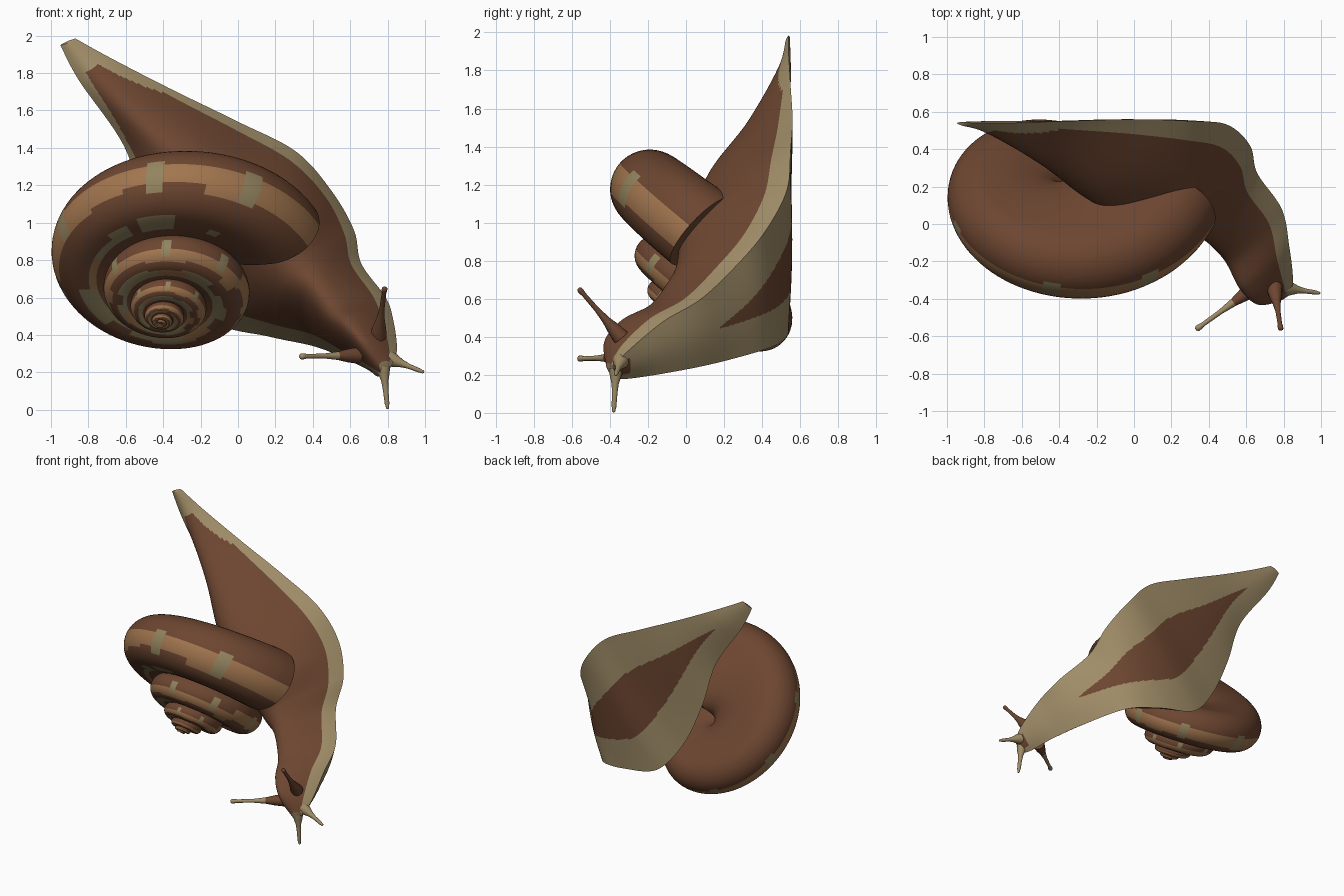
import bpy, bmesh, math, random
from mathutils import Vector as V

if "Cube" in bpy.data.objects:
    bpy.data.objects.remove(bpy.data.objects["Cube"])
random.seed(4)


def mat(name, rgb):
    m = bpy.data.materials.new(name)
    m.diffuse_color = (*rgb, 1)
    m.use_nodes = True
    m.node_tree.nodes["Principled BSDF"].inputs["Base Color"].default_value = m.diffuse_color
    return m


MATS = [mat("brown", (0.152, 0.061, 0.030)), mat("tan", (0.36, 0.18, 0.078)),
        mat("beige", (0.35, 0.265, 0.138)), mat("olive grey", (0.29, 0.23, 0.115))]
BROWN, TAN, BEIGE, OLIVE = range(4)


def loft(name, rings, rule):
    """Skin closed rings; rule(i, j) gives the material of each face."""
    bm = bmesh.new()
    rows = [[bm.verts.new(p) for p in ring] for ring in rings]
    n = len(rows[0])
    for i in range(len(rows) - 1):
        for j in range(n):
            k = (j + 1) % n
            f = bm.faces.new((rows[i][j], rows[i][k], rows[i + 1][k], rows[i + 1][j]))
            f.material_index = rule(i, j)
    bm.faces.new(rows[0]).material_index = BROWN if name == "shell" else rule(0, 0)
    bm.faces.new(rows[-1]).material_index = rule(len(rows) - 2, 0)
    bmesh.ops.recalc_face_normals(bm, faces=bm.faces)
    me = bpy.data.meshes.new(name)
    bm.to_mesh(me)
    bm.free()
    for m in MATS:
        me.materials.append(m)
    for p in me.polygons:
        p.use_smooth = True
    me.set_sharp_from_angle(angle=math.radians(55))
    ob = bpy.data.objects.new(name, me)
    bpy.context.collection.objects.link(ob)
    return ob


# Shell: logarithmic spiral tube around a tilted axis
APEX = V((-0.41, -0.075, 0.51))
N = V((0.10, 0.66, 0.75)).normalized()
W = V((0, 0.75, -0.66)).normalized()
U = W.cross(N).normalized()
PER, TURNS, SIDES, RATIO = 96, 5.3, 48, 0.52


def shell_ring(t):
    s = RATIO ** t
    a = math.radians(-17) - 2 * math.pi * t
    out = U * math.cos(a) + W * math.sin(a)
    ring = []
    for j in range(SIDES):
        p = 2 * math.pi * j / SIDES
        c, h = math.cos(p), math.sin(p)
        if c > 0:
            r = 0.60 + 0.235 * c
        elif h > 0:                                   # base side closes over the axis
            r = 0.60 + 0.59 * c
            h = h ** 0.6
        else:
            r = 0.60 + 0.42 * c
        ring.append(APEX + out * (r * s) + N * ((0.585 + 0.235 * h) * s - 0.085))
    return ring


jitter = [random.choice((-10, -4, 0, 4)) for _ in range(200)]
PATCHES = [0.105, 0.218, 0.37] + [0.5 + 0.14 * k for k in range(14)]


def shell_rule(i, j):
    t = (i + 0.5) / PER
    phi = (j + 0.5) * 360 / SIDES
    phi = phi - 360 if phi > 180 else phi
    wob = jitter[i // 5]
    if -46 < phi < 10 and any(abs(t - q) < 0.0105 for q in PATCHES):
        return OLIVE                                   # cross patches
    low, high = (-36, 3) if t < 1 else (-54, -20)
    if low + wob < phi < high:
        return TAN                                     # main band
    if -102 < phi < -84 + wob and (t > 0.27 or (t > 0.1 and (i // 6) % 2)):
        return OLIVE if (i // 9) % 4 else TAN          # ring by the seam
    return BROWN


loft("shell", [shell_ring(i / PER) for i in range(int(PER * TURNS) + 1)], shell_rule)

# Body: stations of left sole edge, right sole edge, back ridge (tail to head)
ST = [(-.95, .54, 1.95, -.87, .54, 1.985, -.91, .525, 1.96),
      (-.85, .53, 1.76, -.68, .54, 1.88, -.76, .48, 1.80),
      (-.61, .50, 1.41, -.37, .55, 1.72, -.47, .31, 1.50),
      (-.49, .50, 1.05, .00, .56, 1.54, -.20, .12, 1.25),
      (-.34, .51, .72, .31, .55, 1.38, .03, .02, 1.02),
      (-.13, .54, .47, .50, .53, 1.17, .20, -.03, .90),
      (.17, .52, .39, .62, .42, .96, .29, -.05, .75),
      (.42, .42, .335, .66, .27, .78, .38, -.09, .66),
      (.60, .15, .26, .79, .08, .60, .49, -.20, .53),
      (.70, -.10, .21, .83, -.12, .48, .57, -.35, .46),
      (.74, -.30, .18, .85, -.30, .33, .66, -.43, .37),
      (.77, -.38, .18, .83, -.38, .25, .76, -.42, .25)]
SUB, DORSAL, SOLE = 30, 48, 80


def spline(u):
    i = min(int(u), len(ST) - 2)
    f = u - i
    p0, p1, p2, p3 = (ST[min(max(i + k, 0), len(ST) - 1)] for k in (-1, 0, 1, 2))
    return [0.5 * (2 * b + (c - a) * f + (2 * a - 5 * b + 4 * c - d) * f * f
                   + (3 * b - a - 3 * c + d) * f ** 3) for a, b, c, d in zip(p0, p1, p2, p3)]


def body_ring(u):
    q = spline(u)
    left, right, top = V(q[:3]), V(q[3:6]), V(q[6:])
    up = top - (left + right) / 2
    power = 1.05 - 0.05 * min(max(u - 3, 0), 6)
    ring = []
    for j in range(DORSAL):
        s = j / DORSAL
        ring.append(left.lerp(right, s) + up * max(0, math.sin(math.pi * s)) ** power)
    for j in range(SOLE):
        s = 1 - j / SOLE
        bulge = min(0.02, 0.08 * (right - left).length)
        ring.append(left.lerp(right, s) - up.normalized() * bulge * math.sin(math.pi * s))
    return ring


def body_rule(i, j):
    u = (i + 0.5) / SUB
    if j < DORSAL:                                     # pale skirt along the edges
        s = (j + 0.5) / DORSAL
        tail = 0.2 * max(0, 2 - u) ** 1.2
        left, right = 0.08 + tail, 0.065 + tail
        return BEIGE if u < 0.9 or s < left or 1 - s < right else BROWN
    s = abs((j - DORSAL + 0.5) / SOLE - 0.5)
    if 1.5 < u < 7.8 and s < 0.2 * math.sin(math.pi * (u - 1.5) / 6.3) ** 0.7:
        return BROWN                                   # lens patch on the sole
    if u > 10 and s < 0.28:
        return BROWN                                   # mouth
    return BEIGE


steps = (len(ST) - 1) * SUB
loft("body", [body_ring(i / SUB) for i in range(steps + 1)], body_rule)


# Feelers: flared base, thin stalk, small round tip
def feeler(name, base, tip, r0, r1, knob, colour, root):
    base, tip = V(base), V(tip)
    d = (tip - base).normalized()
    a = d.orthogonal().normalized()
    b = d.cross(a)
    prof = [(-0.15, r0), (0.05, r0 * 0.8), (0.25, r0 * 0.5), (0.5, r1 * 1.15), (0.85, r1),
            (0.92, knob), (0.97, knob), (1.0, knob * 0.4)]
    rings = [[base.lerp(tip, t) + (a * math.cos(k * math.pi / 6) + b * math.sin(k * math.pi / 6)) * r
              for k in range(12)] for t, r in prof]
    loft(name, rings, lambda i, j: colour if i > 1 else root)


feeler("eye_stalk_left", (.60, -.37, .29), (.33, -.565, .285), .045, .012, .016, BEIGE, BROWN)
feeler("eye_stalk_right", (.755, -.37, .43), (.785, -.565, .655), .045, .012, .015, BROWN, BROWN)
feeler("lower_feeler_right", (.83, -.345, .265), (.995, -.37, .20), .045, .012, .009, BEIGE, BEIGE)
feeler("lower_feeler_left", (.78, -.37, .20), (.80, -.38, .003), .038, .013, .009, BEIGE, BEIGE)
